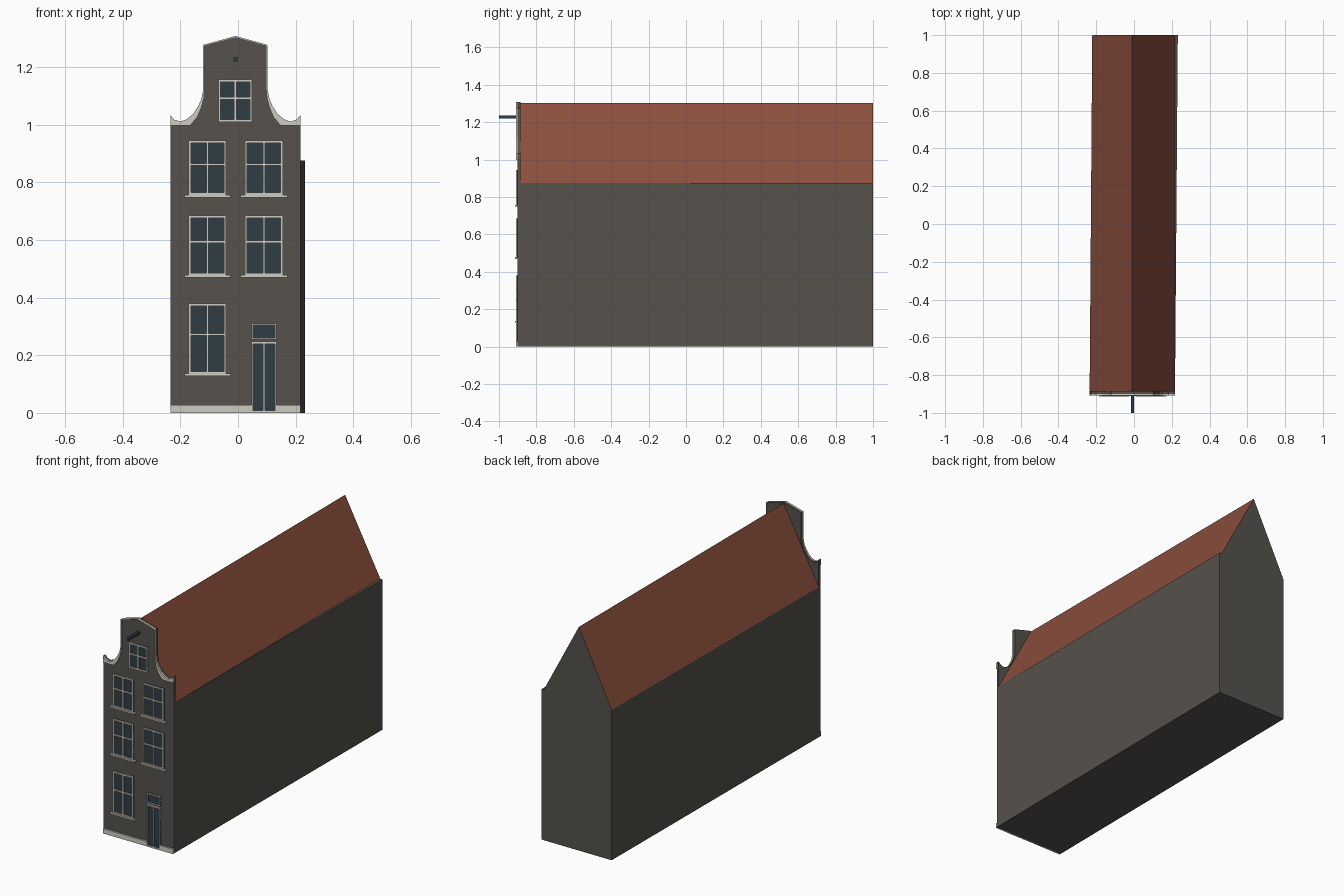
import bpy, bmesh

if "Cube" in bpy.data.objects:
    bpy.data.objects.remove(bpy.data.objects["Cube"])

def material(name, rgb):
    m = bpy.data.materials.new(name)
    m.diffuse_color = (*rgb, 1)
    m.use_nodes = True
    m.node_tree.nodes["Principled BSDF"].inputs["Base Color"].default_value = m.diffuse_color
    return m

WALL = material("dark brick", (0.092, 0.084, 0.073))
ROOF = material("red roof tile", (0.26, 0.076, 0.046))
TRIM = material("pale trim", (0.62, 0.60, 0.54))
GLASS = material("dark blue glass", (0.028, 0.046, 0.058))
CX = -0.009          # centre line of the facade
FRONT = -0.90        # facade plane

def finish(bm, name, *mats):
    bmesh.ops.recalc_face_normals(bm, faces=bm.faces[:])
    me = bpy.data.meshes.new(name)
    bm.to_mesh(me)
    bm.free()
    for m in mats:
        me.materials.append(m)
    ob = bpy.data.objects.new(name, me)
    bpy.context.collection.objects.link(ob)
    return ob

def slab(name, polys, y0, y1, mat):
    """Extrude flat x-z polygons from y0 to y1."""
    bm = bmesh.new()
    for poly in polys:
        bm.faces.new([bm.verts.new((x, y0, z)) for x, z in poly])
    bmesh.ops.remove_doubles(bm, verts=bm.verts[:], dist=1e-5)
    ext = bmesh.ops.extrude_face_region(bm, geom=bm.faces[:], use_keep_orig=True)
    bmesh.ops.translate(bm, vec=(0, y1 - y0, 0),
                        verts=[g for g in ext["geom"] if isinstance(g, bmesh.types.BMVert)])
    return finish(bm, name, mat)

def rect(x0, x1, z0, z1):
    return [(x0, z0), (x1, z0), (x1, z1), (x0, z1)]

def boxes(name, rects, y0, y1, mat):
    """Several boxes in one object."""
    bm = bmesh.new()
    for x0, x1, z0, z1 in rects:
        r = bmesh.ops.create_cube(bm, size=1)
        for v in r["verts"]:
            v.co = (x1 if v.co.x > 0 else x0, y1 if v.co.y > 0 else y0,
                    z1 if v.co.z > 0 else z0)
    return finish(bm, name, mat)

# House body with pitched roof; the plan is slightly skewed
bm = bmesh.new()
def section(y, left, right, eave):
    pts = [(left, 0), (left, 0.875), (-0.01, 1.303), (eave, 0.875), (right, 0.875), (right, 0)]
    return [bm.verts.new((x, y, z)) for x, z in pts]
a = section(-0.886, -0.235, 0.217, 0.2165)
b = section(1.0, -0.221, 0.232, 0.217)
bm.faces.new(a)
bm.faces.new(b[::-1])
for i in range(6):
    j = (i + 1) % 6
    bm.faces.new([a[i], a[j], b[j], b[i]])
bmesh.ops.recalc_face_normals(bm, faces=bm.faces[:])
for f in bm.faces:
    f.material_index = 1 if 0.1 < f.normal.z < 0.9 else 0
finish(bm, "house_body", WALL, ROOF)

# Neck gable outline: distance from centre line and height
outer = [(0.226, 1.034), (0.213, 1.018), (0.191, 1.011), (0.169, 1.019), (0.146, 1.038),
         (0.129, 1.065), (0.118, 1.09), (0.112, 1.12), (0.112, 1.277), (0, 1.308)]
inner = [(0.226, 0.997), (0.209, 0.997), (0.181, 0.997), (0.156, 0.998), (0.132, 1.027),
         (0.118, 1.06), (0.110, 1.09), (0.107, 1.12), (0.107, 1.273), (0, 1.302)]

left = [(CX - d, z) for d, z in outer]
right = [(CX + d, z) for d, z in outer[-2::-1]]
slab("facade", [[(CX - 0.226, 0)] + left + right + [(CX + 0.226, 0)]], FRONT, -0.885, WALL)

# Pale gable border with scrolled shoulders
quads = []
for s in (-1, 1):
    o = [(CX + s * d, z) for d, z in outer]
    n = [(CX + s * d, z) for d, z in inner]
    for i in range(len(o) - 1):
        q = [o[i], o[i + 1], n[i + 1], n[i]]
        quads.append(q if s > 0 else q[::-1])
slab("gable_trim", quads, -0.909, FRONT, TRIM)

# Windows: glass plate, frame with cross bars, optional sill
def window(name, x0, x1, z0, z1, sill=True, w=0.008):
    xm, zm = (x0 + x1) / 2, z0 + 0.56 * (z1 - z0)
    boxes(name + "_glass", [(x0, x1, z0, z1)], -0.904, FRONT, GLASS)
    boxes(name + "_frame", [(x0, x0 + w, z0, z1), (x1 - w, x1, z0, z1),
                            (x0 + w, x1 - w, z0, z0 + w), (x0 + w, x1 - w, z1 - w, z1),
                            (xm - w / 2, xm + w / 2, z0 + w, z1 - w),
                            (x0 + w, xm - w / 2, zm - w / 2, zm + w / 2),
                            (xm + w / 2, x1 - w, zm - w / 2, zm + w / 2)],
          -0.910, FRONT, TRIM)
    if sill:
        boxes(name + "_sill", [(x0 - 0.015, x1 + 0.015, z0 - 0.008, z0 + 0.001)],
              -0.914, FRONT, TRIM)

for floor, z0, z1 in (("upper", 0.756, 0.945), ("middle", 0.477, 0.685)):
    window(floor + "_left_window", -0.171, -0.041, z0, z1)
    window(floor + "_right_window", 0.024, 0.156, z0, z1)
window("ground_window", -0.171, -0.041, 0.136, 0.379)
window("attic_window", -0.068, 0.049, 1.010, 1.157, sill=False)

# Double door with transom light
boxes("door_panels", [(0.046, 0.134, 0.002, 0.247), (0.046, 0.134, 0.254, 0.311)],
      -0.904, FRONT, GLASS)
boxes("door_frame", [(0.046, 0.052, 0, 0.247), (0.128, 0.134, 0, 0.247),
                     (0.052, 0.128, 0.239, 0.247), (0.052, 0.128, 0, 0.008),
                     (0.087, 0.093, 0.008, 0.239),
                     (0.046, 0.052, 0.254, 0.311), (0.128, 0.134, 0.254, 0.311),
                     (0.052, 0.128, 0.254, 0.260), (0.052, 0.128, 0.305, 0.311)],
      -0.910, FRONT, TRIM)

# Plinth on both sides of the door
boxes("plinth", [(-0.235, 0.046, 0, 0.028), (0.134, 0.217, 0, 0.028)], -0.909, FRONT, TRIM)

# Hoisting beam
boxes("hoist_beam", [(-0.016, -0.001, 1.219, 1.235)], -1.0, -0.89, GLASS)
